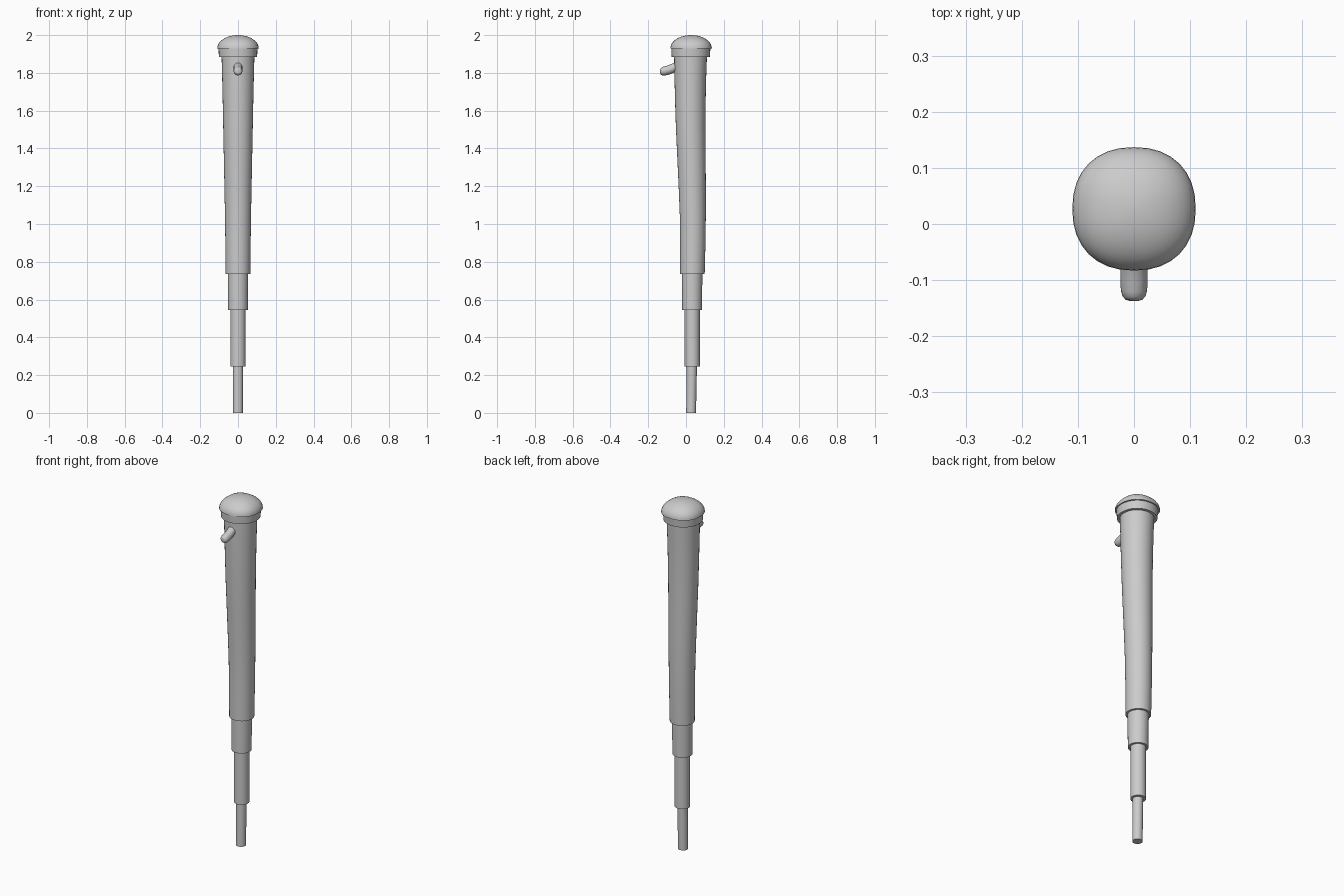
import bpy, math

if "Cube" in bpy.data.objects:
    bpy.data.objects.remove(bpy.data.objects["Cube"])

SIDES = 32


def loft(name, rings, power=2.0):
    """Closed stack of rounded rings; each ring is (z, centre_y, radius)."""
    verts, faces = [], []
    for z, cy, r in rings:
        for i in range(SIDES):
            a = 2 * math.pi * i / SIDES
            c, s = math.cos(a), math.sin(a)
            x = math.copysign(abs(c) ** (2 / power), c) * r
            y = math.copysign(abs(s) ** (2 / power), s) * r
            verts.append((x, cy + y, z))
    for k in range(len(rings) - 1):
        for i in range(SIDES):
            j = (i + 1) % SIDES
            a, b = k * SIDES, (k + 1) * SIDES
            faces.append((a + i, a + j, b + j, b + i))
    faces.append(tuple(reversed(range(SIDES))))
    top = (len(rings) - 1) * SIDES
    faces.append(tuple(range(top, top + SIDES)))
    mesh = bpy.data.meshes.new(name)
    mesh.from_pydata(verts, [], faces)
    obj = bpy.data.objects.new(name, mesh)
    bpy.context.collection.objects.link(obj)
    smooth(obj)
    return obj


def smooth(obj):
    bpy.ops.object.select_all(action='DESELECT')
    obj.select_set(True)
    bpy.context.view_layer.objects.active = obj
    bpy.ops.object.shade_smooth_by_angle(angle=math.radians(35))


# Stepped lower shaft, thinnest at the tip
loft("shaft_tip", [(0, 0.027, 0.026), (0.25, 0.031, 0.027)])
loft("shaft_lower", [(0.245, 0.033, 0.040), (0.55, 0.033, 0.040)])
loft("shaft_middle", [(0.545, 0.032, 0.052), (0.74, 0.033, 0.054)])

# Long main body with a gentle bend
loft("main_body", [(0.735, 0.034, 0.065), (0.90, 0.036, 0.067),
                   (1.05, 0.036, 0.069), (1.20, 0.033, 0.072),
                   (1.35, 0.029, 0.075), (1.50, 0.025, 0.078),
                   (1.65, 0.023, 0.081), (1.78, 0.023, 0.084),
                   (1.89, 0.024, 0.087)])

# Collar under the cap
loft("collar", [(1.885, 0.025, 0.101), (1.935, 0.026, 0.104)], 2.1)

# Domed cap
dome = [(1.93 + 0.07 * math.sin(t), 0.027, 0.11 * math.cos(t))
        for t in (math.radians(88 * i / 10) for i in range(11))]
loft("domed_cap", dome, 2.25)

# Small drooping peg on the front
curve = bpy.data.curves.new("front_peg", 'CURVE')
curve.dimensions = '3D'
curve.bevel_depth = 0.024
curve.bevel_resolution = 4
curve.use_fill_caps = True
path = [(-0.04, 1.838, 0.95), (-0.06, 1.829, 1), (-0.08, 1.820, 1),
        (-0.10, 1.813, 1), (-0.118, 1.809, 0.98), (-0.129, 1.808, 0.85),
        (-0.135, 1.808, 0.62), (-0.137, 1.808, 0.35)]
spline = curve.splines.new('POLY')
spline.points.add(len(path) - 1)
for p, (y, z, r) in zip(spline.points, path):
    p.co = (0, y, z, 1)
    p.radius = r
peg = bpy.data.objects.new("front_peg", curve)
bpy.context.collection.objects.link(peg)
bpy.ops.object.select_all(action='DESELECT')
peg.select_set(True)
bpy.context.view_layer.objects.active = peg
bpy.ops.object.convert(target='MESH')
smooth(bpy.context.view_layer.objects.active)
